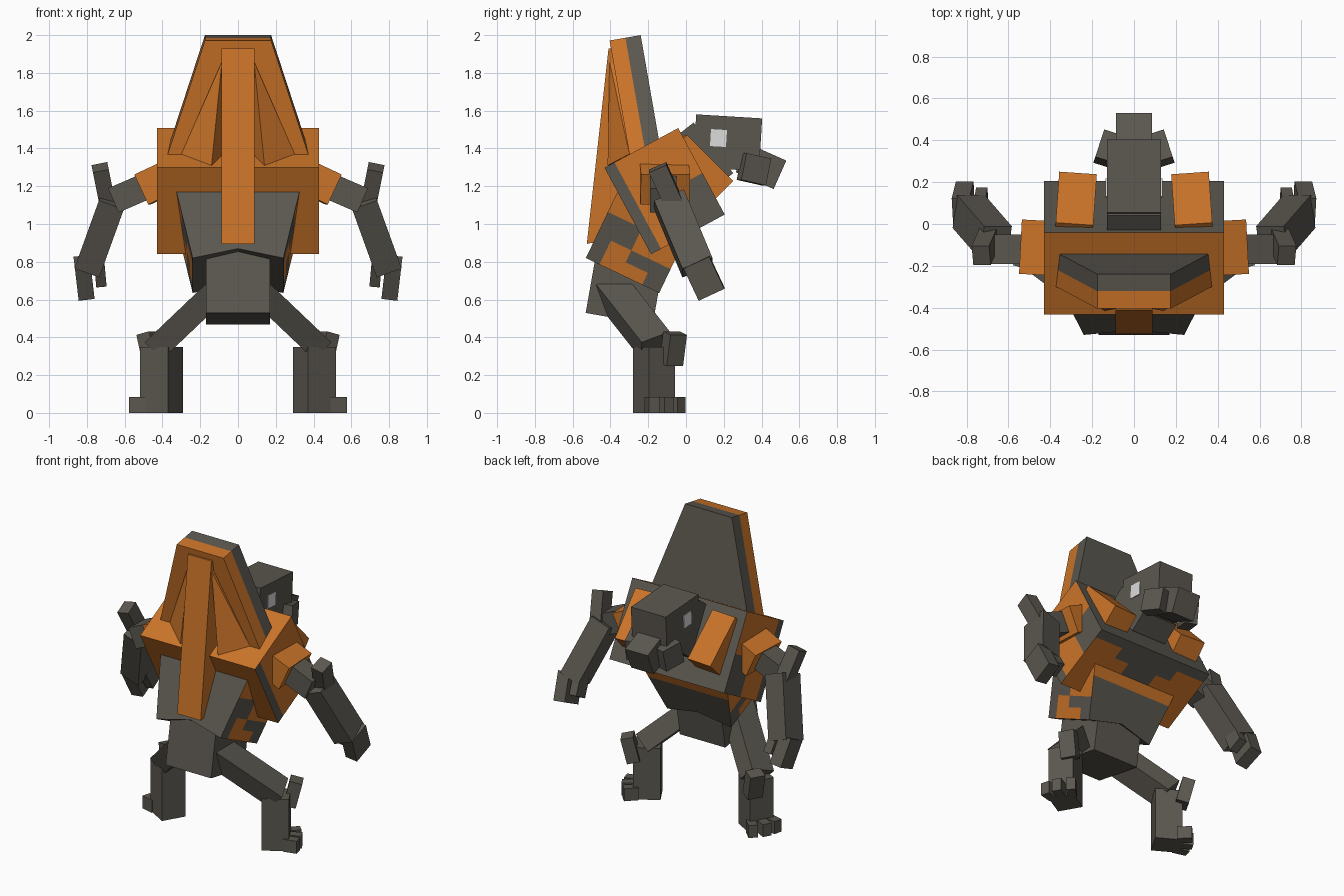
import bpy, bmesh, math
from mathutils import Vector, Matrix

cube = bpy.data.objects.get("Cube")
if cube:
    bpy.data.objects.remove(cube, do_unlink=True)


def material(name, rgb):
    m = bpy.data.materials.new(name)
    m.use_nodes = True
    m.diffuse_color = (*rgb, 1)
    m.node_tree.nodes["Principled BSDF"].inputs["Base Color"].default_value = (*rgb, 1)
    return m


GRAY = material("dark warm gray", (0.105, 0.096, 0.080))
ORANGE = material("burnt orange", (0.60, 0.175, 0.022))
WHITE = material("eye white", (0.72, 0.72, 0.72))


def emit(name, bm, mats):
    bmesh.ops.recalc_face_normals(bm, faces=bm.faces)
    me = bpy.data.meshes.new(name)
    bm.to_mesh(me)
    bm.free()
    for m in mats:
        me.materials.append(m)
    bpy.context.collection.objects.link(bpy.data.objects.new(name, me))


def finish(name, bm, mats, pair=False):
    """Make the object, or a left and right pair mirrored across x."""
    if not pair:
        return emit(name, bm, mats)
    other = bm.copy()
    bmesh.ops.transform(other, matrix=Matrix.Diagonal((-1, 1, 1, 1)), verts=other.verts)
    emit("left_" + name, bm, mats)
    emit("right_" + name, other, mats)


def frame(loc, rx=0, ry=0, rz=0):
    r = (Matrix.Rotation(math.radians(rz), 4, 'Z') @ Matrix.Rotation(math.radians(ry), 4, 'Y')
         @ Matrix.Rotation(math.radians(rx), 4, 'X'))
    return Matrix.Translation(loc) @ r


def box(name, mat, m, size, pair=False):
    bm = bmesh.new()
    bmesh.ops.create_cube(bm, size=1, matrix=m @ Matrix.Diagonal((*size, 1)))
    finish(name, bm, [mat], pair)


def limb(name, mat, a, b, w, d):
    """Paired box running from a to b, w wide and d deep."""
    a, b = Vector(a), Vector(b)
    z = (b - a).normalized()
    x = Vector((0, 1, 0)).cross(z).normalized()
    y = z.cross(x)
    m = Matrix((x, y, z)).transposed().to_4x4()
    m.translation = (a + b) / 2
    box(name, mat, m, (w, d, (b - a).length), True)


def prism(points, axis, lo, hi):
    """Extrude a 2D outline along axis 0 (x) or 1 (y)."""
    bm = bmesh.new()
    put = (lambda p, t: (t, p[0], p[1])) if axis == 0 else (lambda p, t: (p[0], t, p[1]))
    f = bm.faces.new([bm.verts.new(put(p, lo)) for p in points])
    ext = bmesh.ops.extrude_face_region(bm, geom=[f])["geom"]
    step = Vector((hi - lo, 0, 0)) if axis == 0 else Vector((0, hi - lo, 0))
    bmesh.ops.translate(bm, vec=step, verts=[v for v in ext if isinstance(v, bmesh.types.BMVert)])
    bmesh.ops.recalc_face_normals(bm, faces=bm.faces)
    return bm


def paint(bm, cuts, is_gray):
    """Cut along local planes, then colour faces by a rule (slot 0 gray, slot 1 orange)."""
    for axis, values in enumerate(cuts):
        n = Vector([float(i == axis) for i in range(3)])
        for v in values:
            bmesh.ops.bisect_plane(bm, geom=bm.verts[:] + bm.edges[:] + bm.faces[:],
                                   plane_co=n * v, plane_no=n)
    bm.normal_update()
    for f in bm.faces:
        f.material_index = 0 if is_gray(f.calc_center_median(), f.normal) else 1


# Chest: tilted block, local y runs forward and local z up from the rear bottom edge
def chest_rule(c, n):
    if n.y > 0.5:
        return True
    if abs(n.x) > 0.5:
        return c.y < 0.06 or (c.y > 0.25 and c.z < 0.25)
    if n.z < -0.5:
        return c.y > 0.38 or (c.y > 0.30 and abs(c.x) < 0.22) or (c.y > 0.2 and abs(c.x) < 0.11)
    return False


bm = prism([(-0.43, 0), (0.43, 0), (0.43, 0.52), (-0.43, 0.52)], 1, 0, 0.443)
paint(bm, [(-0.22, -0.11, 0.11, 0.22), (0.06, 0.2, 0.25, 0.3, 0.38), (0.25,)], chest_rule)
bm.transform(frame((0, -0.185, 0.84), rx=28.3))
finish("chest", bm, [GRAY, ORANGE])


# Abdomen: flared block with a notched lower edge and blocky side markings
def abdomen_rule(c, n):
    if abs(n.x) > 0.6:
        y, z = c.y, c.z
        return ((y < 0.08 and z < 0.27) or (y < 0.2 and 0.14 < z < 0.27)
                or (0.2 < y < 0.33 and 0.07 < z < 0.14) or (y > 0.33 and z < 0.14))
    if n.y > 0.5:
        return c.z < 0.27
    return True


bm = prism([(0, 0.055), (0.24, 0), (0.35, 0.5), (-0.35, 0.5), (-0.24, 0)], 1, 0, 0.43)
paint(bm, [(), (0.08, 0.2, 0.33), (0.07, 0.14, 0.27)], abdomen_rule)
bm.transform(frame((0, -0.53, 0.82), rx=-25.5))
finish("abdomen", bm, [GRAY, ORANGE])

# Pelvis
box("pelvis", GRAY, frame((0, -0.32, 0.69), rx=-10), (0.34, 0.36, 0.39))

# Back sail: gray front layer, orange rear layer
for name, mat, lo, hi in (("sail_front", GRAY, -0.082, 0), ("sail_rear", ORANGE, -0.167, -0.082)):
    bm = prism([(-0.175, 0), (0.175, 0), (0.375, -0.62), (-0.375, -0.62)], 1, lo, hi)
    bm.transform(frame((0, -0.24, 2.0), rx=9.9))
    finish(name, bm, [mat])

# Central spine fin and the wedge ribs beside it
fin = [(-0.41, 1.93), (-0.525, 0.895), (-0.44, 0.91), (-0.35, 1.2), (-0.27, 1.6), (-0.34, 1.93)]
finish("spine_fin", prism(fin, 0, -0.088, 0.088), [ORANGE])
bm = bmesh.new()
for p in ((0.085, -0.405, 1.86), (0.085, -0.33, 1.86), (0.14, -0.415, 1.31),
          (0.30, -0.30, 1.37), (0.08, -0.29, 1.34)):
    bm.verts.new(p)
bmesh.ops.convex_hull(bm, input=bm.verts)
finish("sail_rib", bm, [ORANGE], True)

# Head, neck, snout, cheeks and eyes
box("neck", GRAY, frame((0, 0.09, 1.36), rx=-52), (0.26, 0.34, 0.14))
box("head", GRAY, frame((0, 0.22, 1.43), rx=-3.5), (0.26, 0.35, 0.28))
box("snout", GRAY, frame((0, 0.397, 1.305), rx=-24), (0.17, 0.22, 0.165))
box("cheek", GRAY, frame((0.13, 0.36, 1.29), rx=-12, rz=18), (0.08, 0.14, 0.145), True)
box("eye", WHITE, frame((0.131, 0.172, 1.455), rx=-3.5), (0.008, 0.085, 0.09), True)

# Front pads and shoulders
box("chest_pad", ORANGE, frame((0.28, 0.062, 1.29), rx=-45, rz=4), (0.18, 0.345, 0.17), True)
box("shoulder", ORANGE, frame((0.415, -0.115, 1.225), ry=25, rz=3), (0.20, 0.26, 0.175), True)

# Arms
limb("upper_arm", GRAY, (0.44, -0.12, 1.22), (0.66, -0.12, 1.125), 0.14, 0.14)
limb("forearm", GRAY, (0.66, -0.09, 1.13), (0.79, 0.06, 0.77), 0.14, 0.17)
limb("elbow_spike", GRAY, (0.69, -0.06, 1.10), (0.73, -0.15, 1.30), 0.085, 0.10)
limb("outer_finger", GRAY, (0.825, 0.055, 0.80), (0.805, 0.135, 0.63), 0.085, 0.15)
limb("inner_finger", GRAY, (0.735, 0.07, 0.80), (0.725, 0.13, 0.69), 0.055, 0.10)

# Legs: thigh, turned shin, kneecap and three toes
limb("thigh", GRAY, (0.10, -0.40, 0.66), (0.42, -0.16, 0.355), 0.13, 0.17)
leg = frame((0.405, -0.17, 0), rz=30)
box("shin", GRAY, leg @ Matrix.Translation((0, 0, 0.175)), (0.17, 0.16, 0.35), True)
box("kneecap", GRAY, leg @ frame((0.10, 0.06, 0.34), ry=14), (0.08, 0.10, 0.17), True)
for name, y, turn in (("outer", -0.07, -15), ("middle", 0, 0), ("inner", 0.075, 15)):
    reach = 0.115 if name == "middle" else 0.1
    box(name + "_toe", GRAY, leg @ frame((reach, y, 0.042), rz=turn), (0.09, 0.058, 0.084), True)
